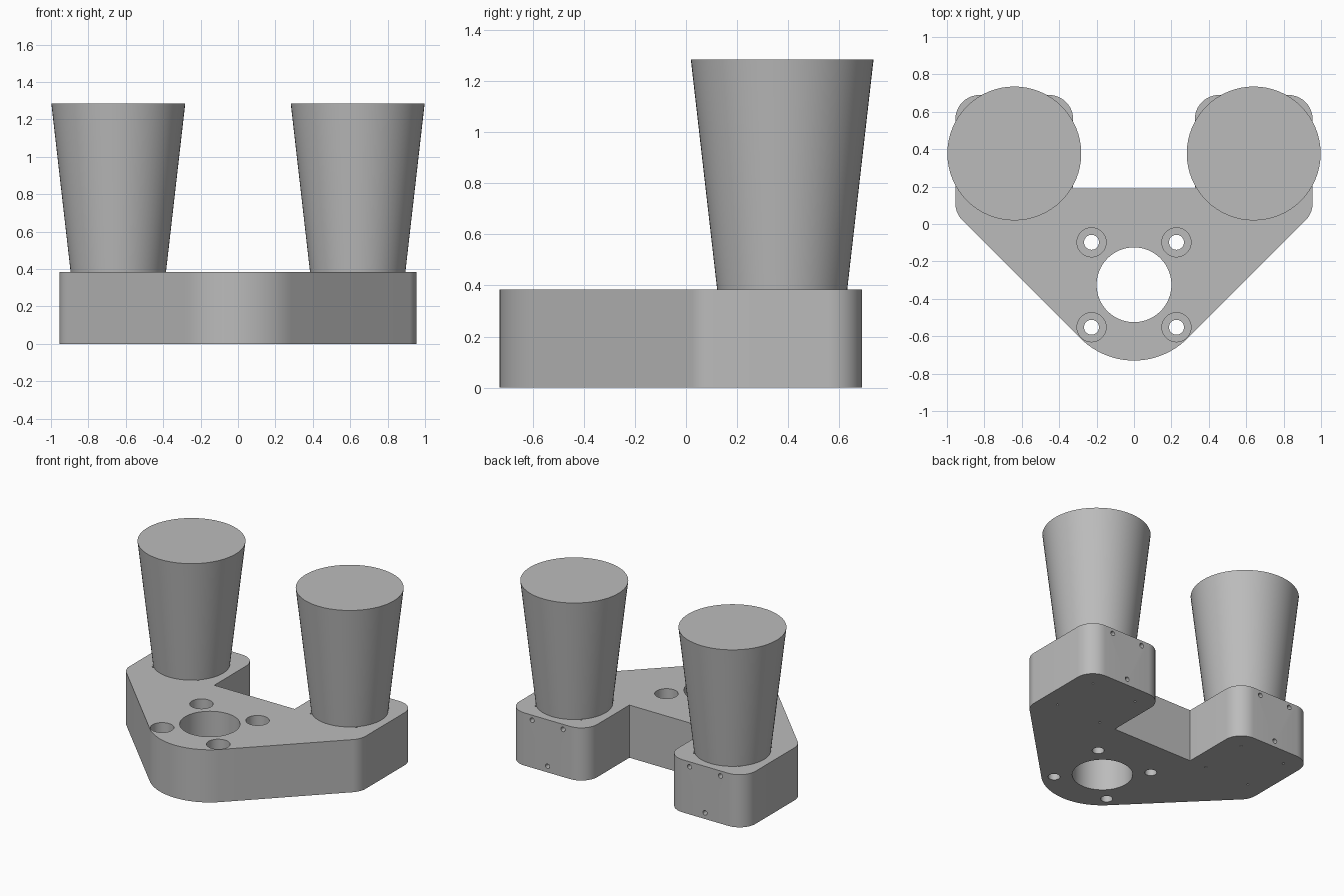
import bpy
import bmesh
from math import pi, sin, cos, radians
from mathutils import Vector, Matrix

cube = bpy.data.objects.get("Cube")
if cube:
    bpy.data.objects.remove(cube, do_unlink=True)

BODY_H = 0.385
ARM_X, ARM_Y = 0.64, 0.375
HUB_Y, HUB_R = -0.325, 0.405

grey = bpy.data.materials.new("plain_grey")
grey.use_nodes = True
COLOUR = (0.5, 0.5, 0.5, 1)
grey.diffuse_color = COLOUR
grey.node_tree.nodes["Principled BSDF"].inputs["Base Color"].default_value = COLOUR


def make_object(name, bm):
    bmesh.ops.recalc_face_normals(bm, faces=bm.faces)
    mesh = bpy.data.meshes.new(name)
    bm.to_mesh(mesh)
    bm.free()
    mesh.materials.append(grey)
    obj = bpy.data.objects.new(name, mesh)
    bpy.context.collection.objects.link(obj)
    return obj


def smooth(obj):
    bpy.ops.object.select_all(action='DESELECT')
    obj.select_set(True)
    bpy.context.view_layer.objects.active = obj
    bpy.ops.object.shade_smooth_by_angle(angle=radians(30))


def fillet(prev, corner, nxt, radius, steps=10):
    """Arc of points that rounds one corner of an outline."""
    p, c, n = Vector(prev), Vector(corner), Vector(nxt)
    a, b = (p - c).normalized(), (n - c).normalized()
    half = a.angle(b) / 2
    centre = c + (a + b).normalized() * radius / sin(half)
    start = c + a * radius * cos(half) / sin(half) - centre
    end = c + b * radius * cos(half) / sin(half) - centre
    sweep = start.angle_signed(end)
    return [centre + Matrix.Rotation(-sweep * i / steps, 2) @ start
            for i in range(steps + 1)]


def add_turned(bm, profile, segments, matrix):
    """Closed turned solid from (radius, height) pairs."""
    rings = [[bm.verts.new(matrix @ Vector((r * cos(2 * pi * i / segments),
                                            r * sin(2 * pi * i / segments), h)))
              for i in range(segments)] for r, h in profile]
    for low, high in zip(rings, rings[1:]):
        for i in range(segments):
            j = (i + 1) % segments
            bm.faces.new((low[i], low[j], high[j], high[i]))
    bm.faces.new(rings[0][::-1])
    bm.faces.new(rings[-1])


# Base outline: right half from the round nose to the notch, then mirrored
half = [Vector((HUB_R * sin(a), HUB_Y - HUB_R * cos(a)))
        for a in (radians(45) * i / 16 for i in range(17))]
side, back_out, back_in = (0.955, 0.057), (0.955, 0.69), (0.325, 0.69)
notch = (0.325, 0.19)
half += fillet(half[-1], side, back_out, 0.13)
half += fillet(side, back_out, back_in, 0.13)
half += fillet(back_out, back_in, notch, 0.13)
half.append(Vector(notch))
outline = half + [Vector((-p.x, p.y)) for p in reversed(half[1:])]

bm = bmesh.new()
floor = bm.faces.new([bm.verts.new((p.x, p.y, 0)) for p in outline])
extruded = bmesh.ops.extrude_face_region(bm, geom=[floor], use_keep_orig=True)
bmesh.ops.translate(bm, vec=(0, 0, BODY_H),
                    verts=[v for v in extruded["geom"] if isinstance(v, bmesh.types.BMVert)])
base = make_object("base_plate", bm)

# Holes: hub bore, counterbored bolts, arm pinholes and rear screw holes
bm = bmesh.new()
through = (-0.1, BODY_H + 0.1)
add_turned(bm, [(0.2, z) for z in through], 64, Matrix.Translation((0, HUB_Y, 0)))
for sx in (-1, 1):
    for sy in (-1, 1):
        add_turned(bm, [(0.04, through[0]), (0.04, 0.18), (0.078, 0.18), (0.078, through[1])],
                   32, Matrix.Translation((sx * 0.227, HUB_Y + sy * 0.227, 0)))
        for dx in (-1, 1):
            add_turned(bm, [(0.008, z) for z in through], 10, Matrix.Translation(
                (sx * ARM_X + dx * 0.182, ARM_Y + sy * 0.182, 0)))
    for dx, z in ((-0.125, 0.348), (0.125, 0.348), (0, 0.045)):
        add_turned(bm, [(0.017, -0.1), (0.017, 0.1)], 16,
                   Matrix.Translation((sx * 0.637 + dx, 0.69, z)) @ Matrix.Rotation(pi / 2, 4, 'X'))
cutter = make_object("hole_cutter", bm)
cutter.hide_render = True

cut = base.modifiers.new("holes", 'BOOLEAN')
cut.operation = 'DIFFERENCE'
cut.solver = 'EXACT'
cut.object = cutter
bpy.context.view_layer.objects.active = base
bpy.ops.object.modifier_apply(modifier=cut.name)
bpy.data.objects.remove(cutter, do_unlink=True)
smooth(base)

# Tapered posts, wider at the top
for name, sx in (("left_post", 1), ("right_post", -1)):
    bm = bmesh.new()
    add_turned(bm, [(0.255, BODY_H), (0.358, 1.285)], 64,
               Matrix.Translation((sx * ARM_X, ARM_Y + 0.002, 0)))
    smooth(make_object(name, bm))
